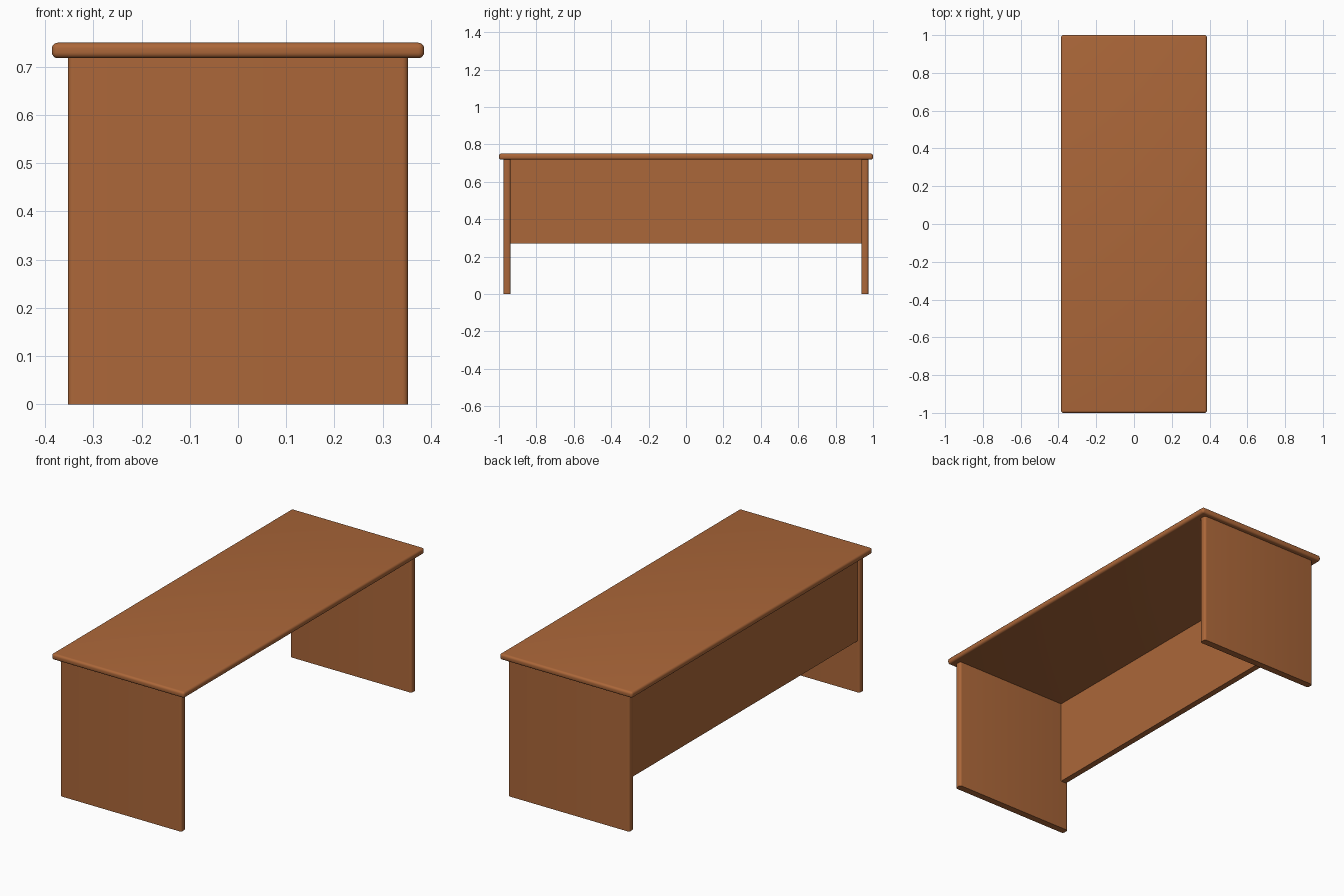
import bpy
import math

if "Cube" in bpy.data.objects:
    bpy.data.objects.remove(bpy.data.objects["Cube"])

wood = bpy.data.materials.new("warm_brown_wood")
wood.diffuse_color = (0.41, 0.135, 0.041, 1.0)
wood.use_nodes = True
wood.node_tree.nodes["Principled BSDF"].inputs["Base Color"].default_value = wood.diffuse_color


def board(name, x, y, z, radius=0.0, vertical_only=False):
    """Box spanning the (min, max) ranges, with optional rounded edges."""
    lo, hi = zip(x, y, z)
    bpy.ops.mesh.primitive_cube_add(size=1)
    ob = bpy.context.object
    ob.name = name
    ob.data.name = name
    for v in ob.data.vertices:
        v.co = [lo[i] if v.co[i] < 0 else hi[i] for i in range(3)]
    ob.data.materials.append(wood)
    if radius:
        if vertical_only:
            # mark only the upright edges for rounding
            attr = ob.data.attributes.new("bevel_weight_edge", "FLOAT", "EDGE")
            for e in ob.data.edges:
                a, b = (ob.data.vertices[i].co for i in e.vertices)
                attr.data[e.index].value = 1.0 if abs(a.z - b.z) > 0.1 else 0.0
        bev = ob.modifiers.new("rounded_edges", "BEVEL")
        bev.width = radius
        bev.segments = 5
        bev.limit_method = "WEIGHT" if vertical_only else "NONE"
        bpy.ops.object.modifier_apply(modifier=bev.name)
        bpy.ops.object.shade_smooth_by_angle(angle=math.radians(35))
    return ob


UNDERSIDE = 0.718

# Table top with rounded edges all round
board("table_top", (-0.386, 0.386), (-1.0, 1.0), (UNDERSIDE, 0.75), 0.012)

# Solid side legs with rounded upright edges
board("front_leg", (-0.353, 0.353), (-0.975, -0.938), (0, UNDERSIDE), 0.012, True)
board("back_leg", (-0.353, 0.353), (0.938, 0.975), (0, UNDERSIDE), 0.012, True)

# Modesty panel between the legs on the left side
board("modesty_panel", (-0.341, -0.309), (-0.938, 0.938), (0.27, UNDERSIDE))
